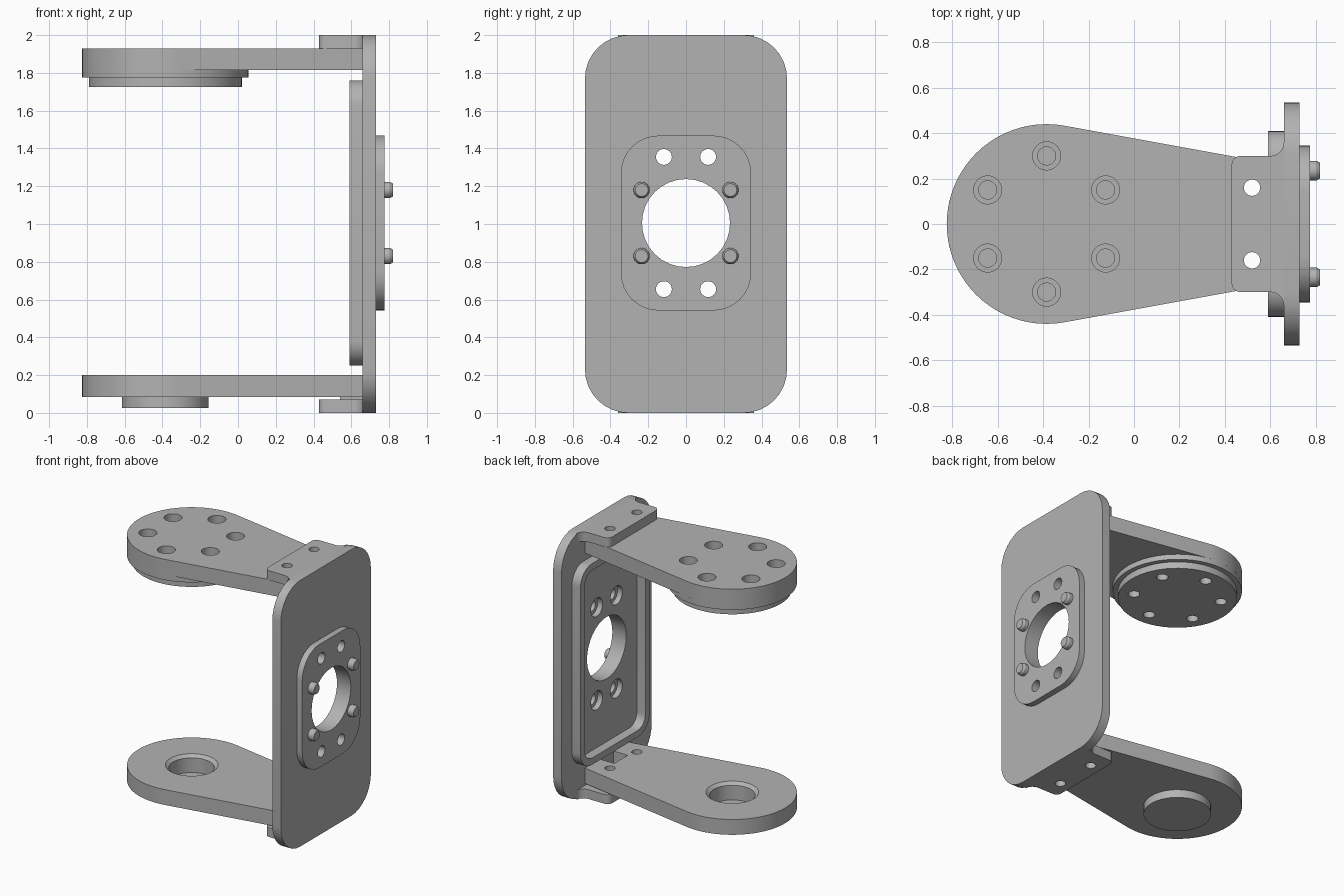
import bpy, bmesh, math
from mathutils import Matrix, Vector

if "Cube" in bpy.data.objects:
    bpy.data.objects.remove(bpy.data.objects["Cube"])

grey = bpy.data.materials.new("satin grey")
grey.use_nodes = True
grey.diffuse_color = (0.45, 0.45, 0.45, 1)
grey.node_tree.nodes["Principled BSDF"].inputs["Base Color"].default_value = grey.diffuse_color

MID = 1.005      # height of the plate's centre
HUB = -0.385     # x of the arm hubs


def finish(name, bm):
    bmesh.ops.recalc_face_normals(bm, faces=bm.faces)
    mesh = bpy.data.meshes.new(name)
    bm.to_mesh(mesh)
    bm.free()
    mesh.materials.append(grey)
    ob = bpy.data.objects.new(name, mesh)
    bpy.context.collection.objects.link(ob)
    return ob


def prism(name, pts, axis, lo, hi):
    """Extrude an outline: (y, z) points along x, or (x, y) points along z."""
    bm = bmesh.new()
    place = (lambda p: (lo, *p)) if axis == "x" else (lambda p: (*p, lo))
    face = bm.faces.new([bm.verts.new(place(p)) for p in pts])
    new = bmesh.ops.extrude_face_region(bm, geom=[face])["geom"]
    shift = Vector((hi - lo, 0, 0) if axis == "x" else (0, 0, hi - lo))
    bmesh.ops.translate(bm, vec=shift, verts=[v for v in new if isinstance(v, bmesh.types.BMVert)])
    return finish(name, bm)


def cyl(name, axis, a, b, lo, hi, r, r_end=None, sides=32):
    """Round bar or cone: (a, b) is (y, z) along x, or (x, y) along z."""
    bm = bmesh.new()
    mid = (lo + hi) / 2
    if axis == "x":
        m = Matrix.Translation((mid, a, b)) @ Matrix.Rotation(math.pi / 2, 4, "Y")
    else:
        m = Matrix.Translation((a, b, mid))
    bmesh.ops.create_cone(bm, cap_ends=True, segments=sides, radius1=r,
                          radius2=r if r_end is None else r_end, depth=hi - lo, matrix=m)
    return finish(name, bm)


def arc(cx, cy, r, start, end, n=8):
    angles = [math.radians(start + (end - start) * i / n) for i in range(n + 1)]
    return [(cx + r * math.cos(t), cy + r * math.sin(t)) for t in angles]


def rounded(hw, hh, r, cy=MID):
    pts = []
    for sx, sy, a in ((1, 1, 0), (-1, 1, 90), (-1, -1, 180), (1, -1, 270)):
        pts += arc(sx * (hw - r), cy + sy * (hh - r), r, a, a + 90)
    return pts


def cut(ob, cutters):
    bpy.context.view_layer.objects.active = ob
    for c in cutters:
        c.hide_render = True
        mod = ob.modifiers.new("cut", "BOOLEAN")
        mod.operation, mod.solver, mod.object = "DIFFERENCE", "EXACT", c
        bpy.ops.object.modifier_apply(modifier=mod.name)


# Upright plate, raised outer pad and inner rim
plate = prism("back_plate", rounded(0.535, 1.0, 0.23, 1.0), "x", 0.66, 0.73)
pad = prism("mounting_pad", rounded(0.345, 0.463, 0.2), "x", 0.73, 0.775)
rim = prism("inner_rim", rounded(0.41, 0.755, 0.13), "x", 0.59, 0.66)

# Arms share one teardrop outline
TANGENT = 79.7
end_y = 0.257
outline = arc(HUB, 0, 0.44, TANGENT, 360 - TANGENT, 40) + [(0.66, -end_y), (0.66, end_y)]
top_arm = prism("top_arm", outline, "z", 1.815, 1.93)
bottom_arm = prism("bottom_arm", outline, "z", 0.085, 0.2)
top_disc = cyl("top_disc", "z", HUB, 0, 1.775, 1.815, 0.44, sides=56)
top_flange = cyl("top_flange", "z", HUB, 0, 1.725, 1.775, 0.405, sides=56)
bottom_boss = cyl("bottom_boss", "z", HUB, 0, 0.025, 0.085, 0.23, sides=48)

# Tabs with filleted roots
half = arc(0.60, 0.36, 0.06, 360, 270) + arc(0.47, 0.26, 0.04, 90, 180)
tab_outline = half + [(x, -y) for x, y in reversed(half)]
top_tab = prism("top_tab", tab_outline, "z", 1.93, 2.0)
bottom_tab = prism("bottom_tab", tab_outline, "z", 0.0, 0.07)
key = prism("locating_key", [(0.54, -0.08), (0.66, -0.08), (0.66, 0.08), (0.54, 0.08)], "z", 0.07, 0.09)

# Pins with chamfered tips
pins = []
for y in (-0.235, 0.235):
    for z in (MID - 0.175, MID + 0.175):
        pins.append(cyl("pin", "x", y, z, 0.77, 0.805, 0.043, sides=24))
        pins.append(cyl("pin_tip", "x", y, z, 0.805, 0.82, 0.043, 0.034, sides=24))

# Cutters
bore = cyl("bore_cutter", "x", 0, MID, 0.5, 0.9, 0.233)
rim_void = prism("rim_cutter", rounded(0.36, 0.705, 0.09), "x", 0.5, 0.7)
pad_holes, pad_counterbores = [], []
for y in (-0.117, 0.117):
    for z in (MID - 0.35, MID + 0.35):
        pad_holes.append(cyl("pad_hole_cutter", "x", y, z, 0.5, 0.9, 0.042, sides=24))
        pad_counterbores.append(cyl("counterbore_cutter", "x", y, z, 0.5, 0.7, 0.07, sides=24))
tab_holes = [cyl("tab_hole_cutter", "z", 0.52, y, -0.1, 2.1, 0.036, sides=24) for y in (-0.16, 0.16)]
hub_holes, hub_counterbores = [], []
for i in range(6):
    t = math.radians(30 + 60 * i)
    x, y = HUB + 0.3 * math.cos(t), 0.3 * math.sin(t)
    hub_holes.append(cyl("hub_hole_cutter", "z", x, y, 1.6, 2.1, 0.04, sides=24))
    hub_counterbores.append(cyl("hub_counterbore_cutter", "z", x, y, 1.84, 2.1, 0.062, sides=24))
pocket = cyl("pocket_cutter", "z", HUB, 0, 0.07, 0.3, 0.155)
chamfer = cyl("chamfer_cutter", "z", HUB, 0, 0.18, 0.22, 0.155, 0.205)
notch = prism("notch_cutter", [(0.54, -0.08), (0.7, -0.08), (0.7, 0.08), (0.54, 0.08)], "z", 0.0, 0.3)

cut(plate, [bore] + pad_holes + pad_counterbores)
cut(pad, [bore] + pad_holes)
cut(rim, [rim_void])
cut(top_arm, hub_holes + hub_counterbores + tab_holes)
cut(top_disc, hub_holes)
cut(top_flange, hub_holes)
cut(bottom_arm, [pocket, chamfer, notch] + tab_holes)
cut(bottom_boss, [pocket])
cut(top_tab, tab_holes)
cut(bottom_tab, tab_holes)

for c in [bore, rim_void, pocket, chamfer, notch] + pad_holes + pad_counterbores + tab_holes + hub_holes + hub_counterbores:
    bpy.data.objects.remove(c)

# Smooth round walls, keep edges sharp
for ob in [plate, pad, rim, top_arm, bottom_arm, top_disc, top_flange, bottom_boss,
           top_tab, bottom_tab, key] + pins:
    bpy.ops.object.select_all(action="DESELECT")
    ob.select_set(True)
    bpy.context.view_layer.objects.active = ob
    bpy.ops.object.shade_smooth_by_angle(angle=math.radians(30))
